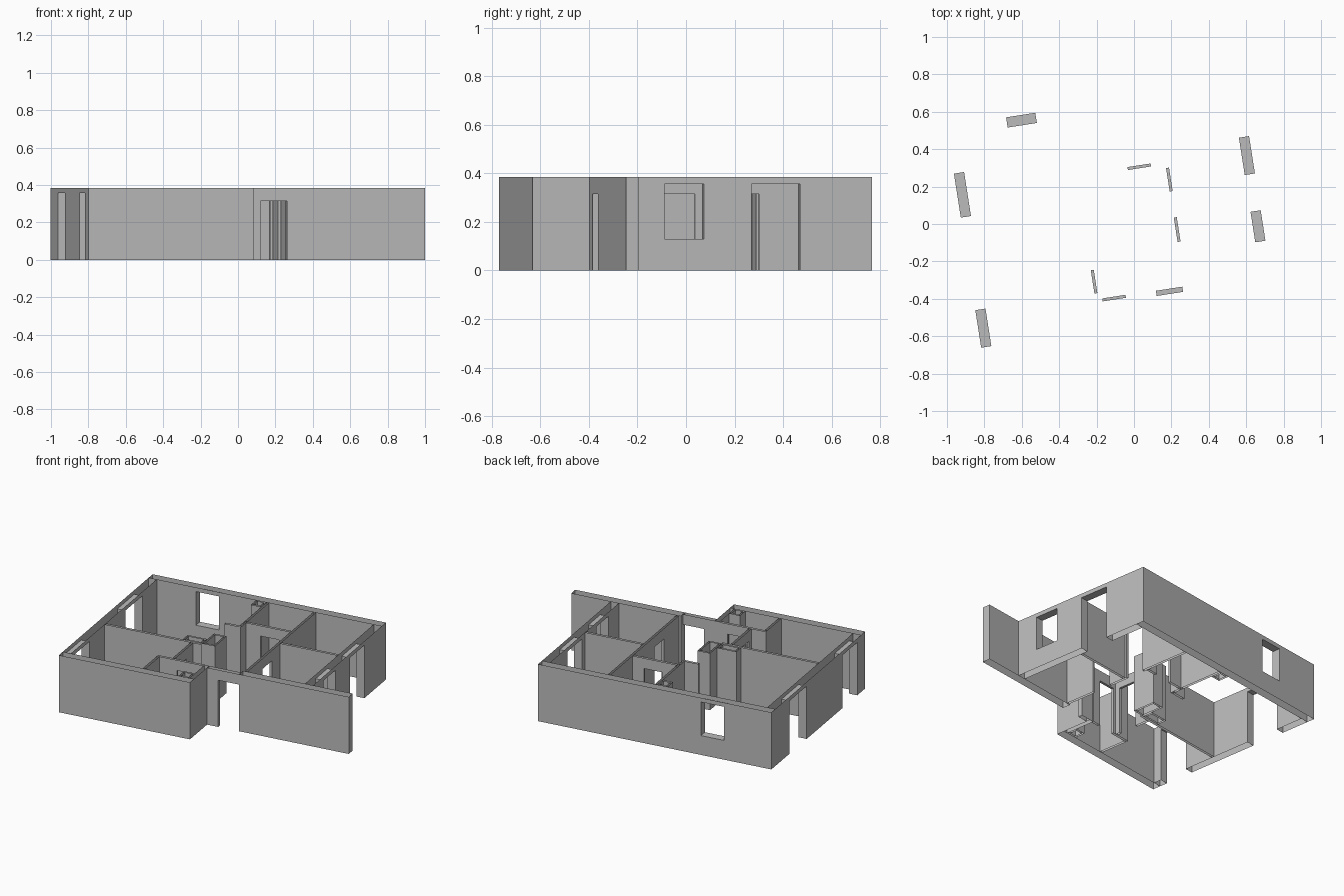
import bpy
import bmesh
import math
from mathutils import Matrix, Vector

cube = bpy.data.objects.get("Cube")
if cube:
    bpy.data.objects.remove(cube, do_unlink=True)

H = 0.385        # wall height
HEAD = 0.357     # outer opening head
DOOR = 0.315     # inner door head
SILL = 0.13
T = 0.055        # outer wall thickness
THIN = 0.016     # partition thickness
PLACE = Matrix.Translation((-0.8, -0.77, 0)) @ Matrix.Rotation(math.radians(8.9), 4, "Z")

plaster = bpy.data.materials.new("grey_plaster")
plaster.use_nodes = True
plaster.diffuse_color = (0.5, 0.5, 0.5, 1)
plaster.node_tree.nodes["Principled BSDF"].inputs["Base Color"].default_value = (0.5, 0.5, 0.5, 1)


def wall(name, axis, a0, a1, t0, t1, openings=(), ends=(False, False)):
    """Hollow wall, open above and below, along x or y, with framed openings."""
    bm = bmesh.new()

    def quad(points, flip=False):
        if axis == "y":
            points = [(t, a, z) for a, t, z in points]
            flip = not flip
        verts = [bm.verts.new(p) for p in points]
        bm.faces.new(verts[::-1] if flip else verts)

    def sides(s, e, low, high):
        for t in (t0, t1):
            quad([(s, t, low), (e, t, low), (e, t, high), (s, t, high)], t == t1)

    def across(a, low, high, flip):
        quad([(a, t0, low), (a, t1, low), (a, t1, high), (a, t0, high)], flip)

    def level(s, e, z, flip):
        quad([(s, t0, z), (e, t0, z), (e, t1, z), (s, t1, z)], flip)

    start = a0
    for s, e, low, high in openings:
        if s > start:
            sides(start, s, 0, H)
        sides(s, e, high, H)
        level(s, e, high, True)
        if low > 0:
            sides(s, e, 0, low)
            level(s, e, low, False)
        across(s, low, high, False)
        across(e, low, high, True)
        start = e
    if a1 > start:
        sides(start, a1, 0, H)
    if ends[0]:
        across(a0, 0, H, True)
    if ends[1]:
        across(a1, 0, H, False)

    bmesh.ops.remove_doubles(bm, verts=bm.verts, dist=0.0001)
    bm.transform(PLACE)
    mesh = bpy.data.meshes.new(name)
    bm.to_mesh(mesh)
    bm.free()
    mesh.materials.append(plaster)
    bpy.context.collection.objects.link(bpy.data.objects.new(name, mesh))


def shaft(name, x0, x1, y0, y1):
    """Service duct with an outer and an inner skin."""
    g = 0.012
    wall(name, "x", x0, x1, y0, y1, ends=(True, True))
    wall(name + "_lining", "x", x0 + g, x1 - g, y0 + g, y1 - g, ends=(True, True))


# Plan dimensions
WIDTH, DEPTH = 1.59, 1.306
NOTCH_X, NOTCH_Y, FIN_X = 0.894, 0.238, 1.86
BOTH = (True, True)

# Outer walls
wall("front_wall", "x", 0, NOTCH_X, 0, T, ends=BOTH)
wall("left_wall", "y", T, DEPTH - T, 0, T,
     [(0.11, 0.313, 0, HEAD), (0.814, 1.052, 0, HEAD)])
wall("back_wall", "x", 0, WIDTH, DEPTH - T, DEPTH, [(0.322, 0.48, SILL, HEAD)], BOTH)
wall("right_wall", "y", NOTCH_Y + T, DEPTH - T, WIDTH - T, WIDTH,
     [(0.44, 0.605, SILL, HEAD), (0.804, 1.006, 0, HEAD)])
wall("notch_wall", "y", T, NOTCH_Y + 0.028, NOTCH_X - 0.03, NOTCH_X, ends=(False, True))
wall("entrance_wall", "x", NOTCH_X, 1.113, NOTCH_Y, NOTCH_Y + 0.028,
     [(0.97, 1.113, 0, DOOR)])
wall("recessed_front_wall", "x", 1.113, FIN_X, NOTCH_Y, NOTCH_Y + T, ends=BOTH)

# Partitions
wall("main_partition", "y", NOTCH_Y + T, DEPTH - T, 1.125, 1.125 + THIN,
     [(0.506, 0.638, 0, DOOR), (0.779, 0.906, 0, DOOR)])
wall("right_rooms_partition", "x", 1.141, WIDTH - T, 0.75, 0.75 + THIN)
wall("left_rooms_partition", "x", T, 0.72, 0.525, 0.525 + THIN)
wall("bedroom_partition", "y", 0.27, 0.525, 0.643, 0.643 + THIN,
     [(0.302, 0.429, 0, DOOR)])
wall("bath_back_partition", "x", 0.545, NOTCH_X - 0.03, 0.254, 0.254 + THIN,
     [(0.68, 0.806, 0, DOOR)], (True, False))
wall("bath_side_partition", "y", T, 0.254, 0.545, 0.545 + THIN)
wall("store_front_partition", "x", 0.805, 1.125, 0.927, 0.927 + THIN,
     [(0.922, 1.047, 0, DOOR)])
wall("store_side_partition", "y", 0.865, DEPTH - T, 0.805, 0.805 + THIN, ends=(True, False))
wall("hall_return", "x", 0.71, 0.82, 0.857, 0.857 + THIN, ends=BOTH)

# Service ducts
shaft("hall_duct_left", 0.58, 0.71, 0.541, 0.61)
shaft("hall_duct_right", 0.715, 0.8, 0.541, 0.7)
shaft("back_duct", 0.735, 0.805, 1.175, DEPTH - T)
shaft("bath_duct", 0.79, NOTCH_X - 0.03, T, 0.13)
